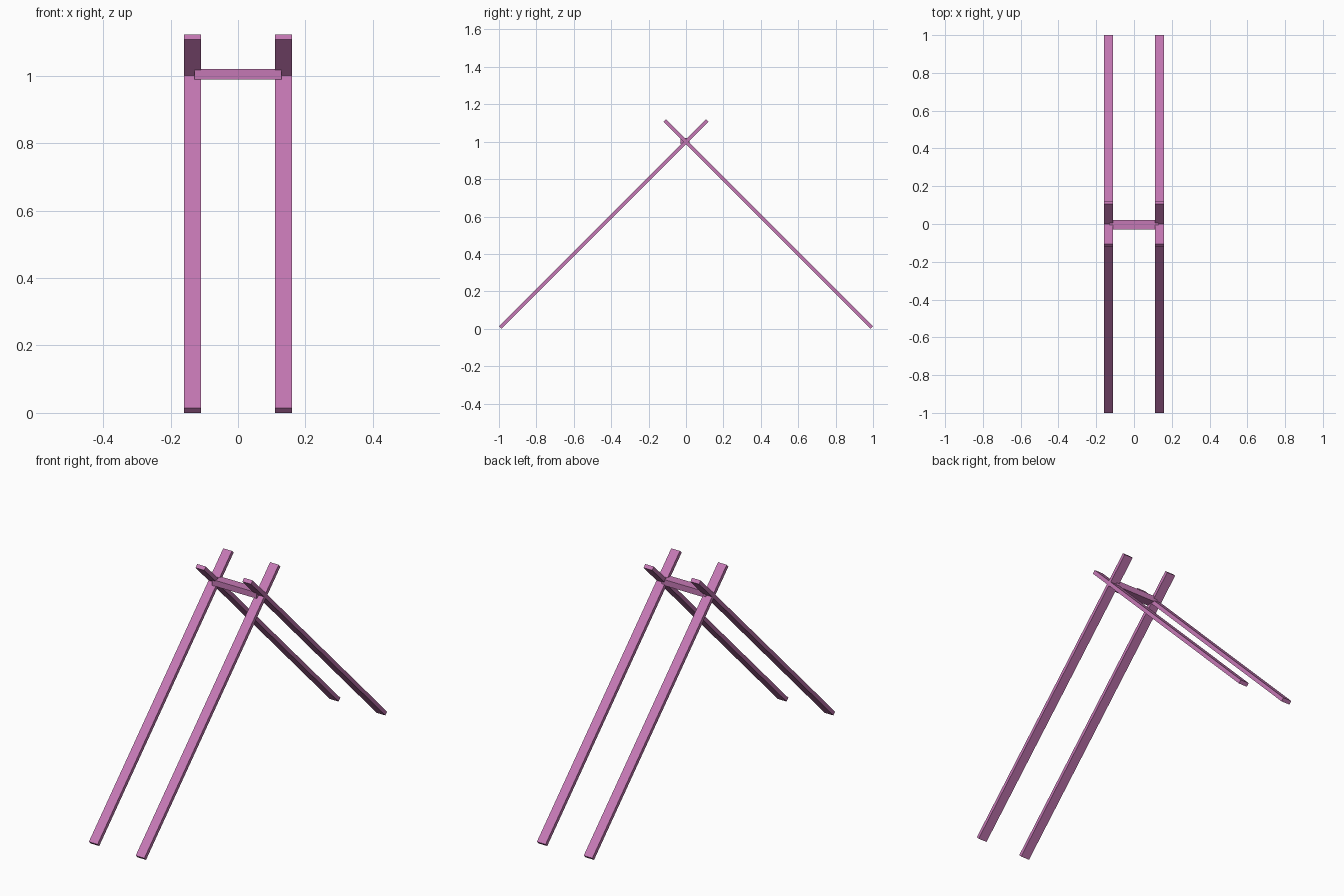
import bpy
from math import radians, sqrt

if "Cube" in bpy.data.objects:
    bpy.data.objects.remove(bpy.data.objects["Cube"])

mat = bpy.data.materials.new("pink_paint")
mat.diffuse_color = (0.56, 0.19, 0.46, 1)
mat.use_nodes = True
mat.node_tree.nodes["Principled BSDF"].inputs["Base Color"].default_value = mat.diffuse_color


def box(name, loc, size, tilt=0):
    bpy.ops.mesh.primitive_cube_add(size=1, location=loc, rotation=(tilt, 0, 0))
    ob = bpy.context.object
    ob.name = name
    ob.scale = size
    bpy.ops.object.transform_apply(location=False, rotation=False, scale=True)
    ob.data.materials.append(mat)
    return ob


# Crossed legs: each plank runs from the ground past the crossing at y=0, z=1
foot, tip = -0.993, 0.114
mid = (foot + tip) / 2
length = (tip - foot) * sqrt(2)
for x, side in ((-0.135, "left"), (0.135, "right")):
    for d, end in ((1, "front"), (-1, "back")):
        box(f"{end}_leg_{side}", (x, d * mid, 1 + mid), (0.05, length, 0.02), d * radians(45))

# Crossbar joining the two crossings
box("crossbar", (0, -0.005, 1.004), (0.257, 0.05, 0.031))
